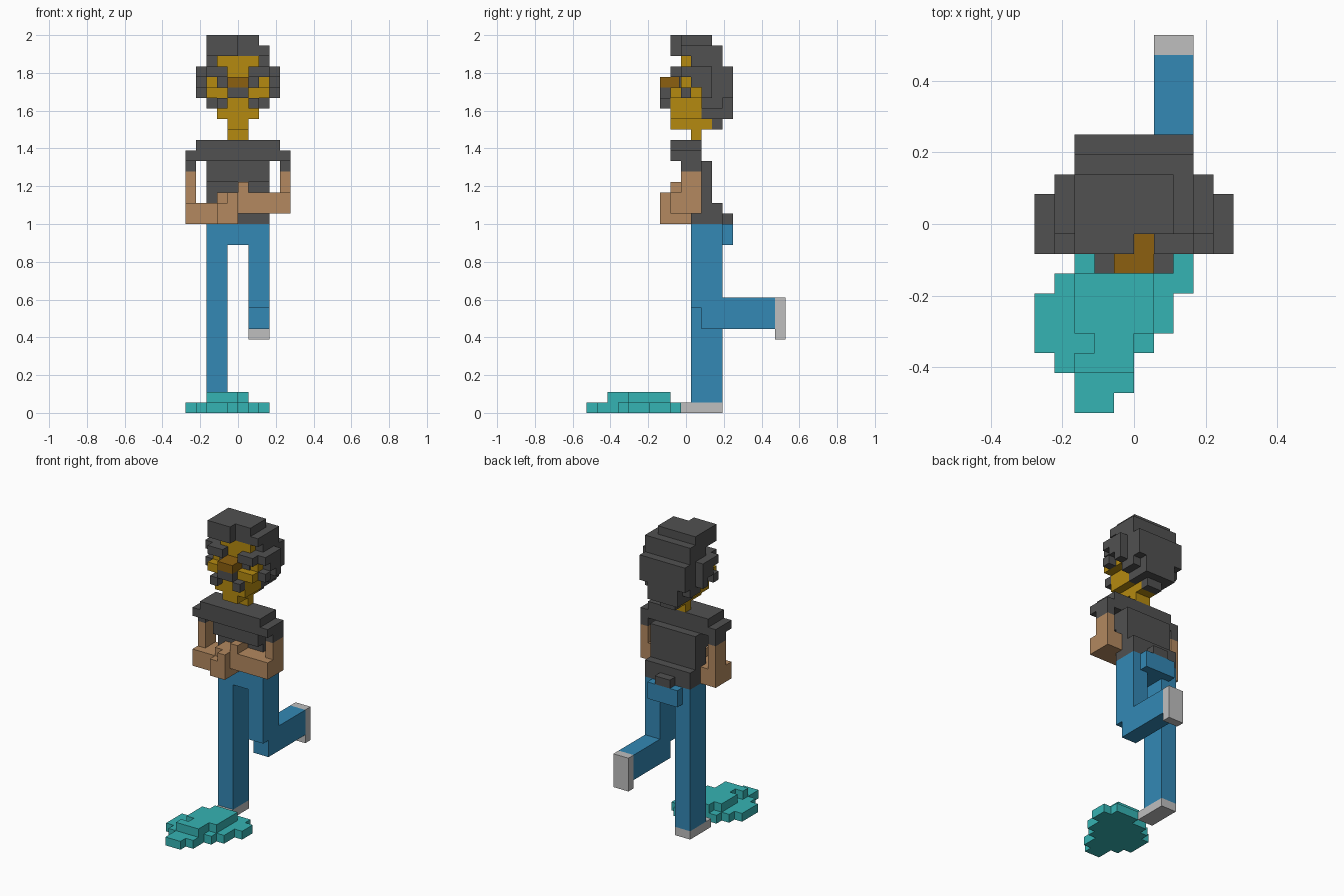
import bpy, bmesh
from mathutils import Vector

old = bpy.data.objects.get("Cube")
if old:
    bpy.data.objects.remove(old, do_unlink=True)

U = 2 / 36          # one block
Y0 = -9.5           # block rows are counted from the frontmost one


def material(name, rgb):
    m = bpy.data.materials.new(name)
    m.use_nodes = True
    m.diffuse_color = (*rgb, 1)
    b = m.node_tree.nodes["Principled BSDF"]
    b.inputs["Base Color"].default_value = (*rgb, 1)
    b.inputs["Roughness"].default_value = 0.8
    return m


CHARCOAL = material("charcoal", (0.082, 0.082, 0.082))
DENIM = material("denim_blue", (0.033, 0.246, 0.462))
TEAL = material("teal", (0.036, 0.451, 0.451))
GOLD = material("gold_skin", (0.462, 0.254, 0.005))
BROWN = material("dark_gold", (0.262, 0.117, 0.005))
TAN = material("tan_skin", (0.451, 0.250, 0.115))
GREY = material("light_grey", (0.520, 0.520, 0.520))


def part(name, mat, *boxes):
    """Boxes given in block units as (x0, x1, y0, y1, z0, z1)."""
    bm = bmesh.new()
    for x0, x1, y0, y1, z0, z1 in boxes:
        made = bmesh.ops.create_cube(bm, size=1)
        centre = Vector(((x0 + x1) / 2, (y0 + y1) / 2 + Y0, (z0 + z1) / 2))
        for v in made["verts"]:
            v.co = Vector((v.co.x * (x1 - x0), v.co.y * (y1 - y0),
                           v.co.z * (z1 - z0))) + centre
            v.co *= U
    mesh = bpy.data.meshes.new(name)
    bm.to_mesh(mesh)
    bm.free()
    mesh.materials.append(mat)
    ob = bpy.data.objects.new(name, mesh)
    bpy.context.collection.objects.link(ob)
    return ob


def both(x0, x1, *rest):
    """A box and its mirror image across x = 0."""
    return [(x0, x1, *rest), (-x1, -x0, *rest)]


# Puddle: one strip per row, then a smaller raised layer
rows = [(-3, -1), (-3, 0), (-4, 0), (-5, 1), (-5, 2), (-5, 2), (-4, 3), (-3, 3), (-1, 2)]
part("puddle_base", TEAL, *[(a, b, j, j + 1, 0, 1) for j, (a, b) in enumerate(rows)])
part("puddle_top", TEAL, (-3, 0, 2, 3, 1, 2), (-2, 0, 3, 4, 1, 2),
     (-3, 1, 4, 7, 1, 2), (-2, 1, 7, 8, 1, 2))

# Legs and shoes
part("standing_shoe", GREY, (-3, -1, 9, 13, 0, 1))
part("standing_leg", DENIM, (-3, -1, 10, 13, 1, 18))
part("raised_thigh", DENIM, (1, 3, 10, 13, 10, 18))
part("raised_shin", DENIM, (1, 3, 11, 18, 8, 11))
part("raised_shoe", GREY, (1, 3, 18, 19, 7, 11))
part("hips", DENIM, (-1, 1, 10, 13, 16, 18), (-2, 2, 13, 14, 16, 18))

# Shirt
part("shirt_body", CHARCOAL, (-3, 3, 9, 12, 22, 24), (-3, 3, 10, 12, 20, 22),
     (-3, 3, 10, 13, 18, 20), (-1, 1, 13, 14, 18, 19))
part("shirt_shoulders", CHARCOAL, (-4, 4, 8, 11, 25, 26), (-5, 5, 8, 11, 24, 25))
part("shirt_sleeves", CHARCOAL, *both(4, 5, 9, 11, 23, 24))

# Folded arms
part("right_arm", TAN, (-5, -4, 9, 11, 18, 23), (-5, -2, 8, 11, 18, 20))
part("right_hand", TAN, (-2, 0, 7, 10, 18, 20), (-2, -1, 8, 10, 20, 21))
part("left_arm", TAN, (4, 5, 9, 11, 19, 23), (0, 5, 8, 11, 19, 21))
part("left_hand", TAN, (-1, 0, 7, 10, 20, 21), (0, 1, 8, 10, 21, 22))

# Head
part("neck", GOLD, (-1, 1, 10, 11, 26, 27))
part("jaw", GOLD, (-1, 1, 8, 12, 27, 28), (-2, 2, 8, 11, 28, 30))
part("cheeks", GOLD, (-3, 3, 8, 11, 30, 31))
part("face", GOLD, (-2, 2, 9, 11, 31, 34), *both(2, 3, 9, 11, 31, 32))
part("nose", BROWN, (-1, 1, 7, 9, 31, 32))
part("eyes", CHARCOAL, *both(1, 2, 8.85, 9, 31, 32))
part("eyebrows", CHARCOAL, *both(1, 3, 8, 10, 32, 33))
part("moustache", CHARCOAL, (-1, 1, 7, 8, 30, 31))
part("beard", CHARCOAL, *both(1, 2, 7, 8, 29, 30))
part("sideburns", CHARCOAL, *both(3, 4, 9, 10, 30, 31))

# Hair, from the crown down to the nape
part("hair_crown", CHARCOAL, (-3, 0, 8, 12, 35, 36), (0, 2, 9, 12, 35, 36),
     (-3, 0, 8, 13, 34, 35), (0, 3, 9, 13, 34, 35), (-3, 3, 10, 13, 33, 34))
part("hair_sides", CHARCOAL, *both(3, 4, 9, 12, 32, 33), *both(3, 4, 10, 12, 31, 32),
     *both(3, 4, 11, 12, 30, 31))
part("hair_back", CHARCOAL, (-3, 3, 10, 14, 32, 33), (-3, 3, 11, 14, 30, 32),
     (-3, 3, 11, 13, 29, 30), (-2, 2, 11, 14, 28, 30), (-1, 1, 12, 13, 27, 28))
